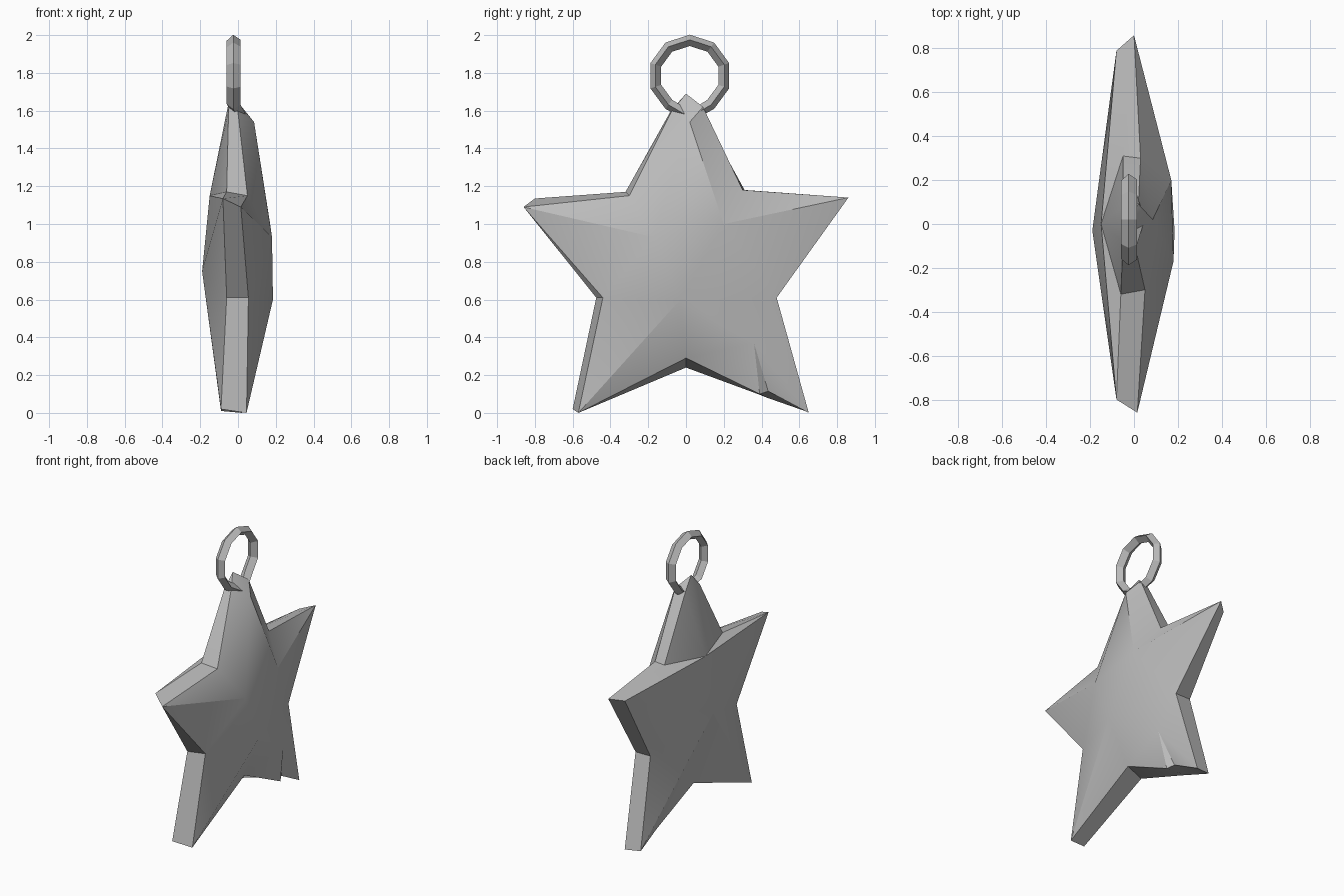
import bpy, bmesh, math

cube = bpy.data.objects.get("Cube")
if cube:
    bpy.data.objects.remove(cube)

grey = bpy.data.materials.new("plain_grey")
grey.use_nodes = True
colour = (0.5, 0.5, 0.5, 1)
grey.diffuse_color = colour
grey.node_tree.nodes["Principled BSDF"].inputs["Base Color"].default_value = colour


def finish(name, bm, angle):
    bmesh.ops.recalc_face_normals(bm, faces=bm.faces)
    mesh = bpy.data.meshes.new(name)
    bm.to_mesh(mesh)
    bm.free()
    mesh.materials.append(grey)
    obj = bpy.data.objects.new(name, mesh)
    bpy.context.collection.objects.link(obj)
    bpy.ops.object.select_all(action="DESELECT")
    obj.select_set(True)
    bpy.context.view_layer.objects.active = obj
    if angle:
        bpy.ops.object.shade_smooth_by_angle(angle=math.radians(angle))
    return obj


# Star outline on each side: name -> (x, y, z)
near = dict(
    top_l=(0, -.08, 1.59), in_l=(.05, -.3, 1.15), arm_l=(.015, -.86, 1.09),
    waist_l=(.055, -.44, .61), foot_l=(.045, -.57, 0), crotch=(.05, 0, .29),
    nick_a=(.055, .39, .1), nick_b=(.03, .435, .115), foot_r=(.02, .65, 0),
    waist_r=(.055, .48, .61), arm_r=(0, .86, 1.14), in_r=(.03, .3, 1.18),
    top_r=(.02, .09, 1.62))
far = dict(
    top_l=(-.05, -.08, 1.6), in_l=(-.06, -.32, 1.17), arm_l=(-.08, -.8, 1.135),
    waist_l=(-.06, -.475, .61), foot_l=(-.09, -.6, .02), crotch=(-.06, 0, .24),
    nick_a=(-.07, .38, .1), nick_b=(-.07, .43, .08), foot_r=(-.09, .63, .01),
    waist_r=(-.06, .48, .61), arm_r=(-.08, .79, 1.12), in_r=(-.05, .31, 1.18),
    top_r=(-.05, .08, 1.6))
# Raised points inside the two faces
near_mid = dict(A=(.18, -.17, .93), B=(.17, .2, 1), C=(.185, -.03, .6),
                T=(.085, .02, 1.54), F=(.1, .36, .37))
far_mid = dict(D=(-.15, 0, 1.15), E=(-.19, -.03, .75), P=(-.04, 0, 1.69))

near_faces = """top_l in_l T,in_l A T,in_l arm_l A,arm_l waist_l A,waist_l C A,
waist_l foot_l C,foot_l crotch C,crotch nick_a F,crotch F C,nick_a nick_b F,
nick_b foot_r F,foot_r waist_r F,waist_r C F,waist_r B C,waist_r arm_r B,
arm_r in_r B,in_r T B,T A B,A C B,in_r top_r T"""
far_faces = """top_l in_l D,in_l arm_l D,arm_l E D,arm_l waist_l E,waist_l foot_l E,
foot_l crotch E,crotch nick_a E,nick_a nick_b E,nick_b foot_r E,foot_r waist_r E,
waist_r arm_r E,arm_r E D,arm_r in_r D,in_r top_r D,top_r P D,P top_l D"""

bm = bmesh.new()
n = {k: bm.verts.new(v) for k, v in {**near, **near_mid}.items()}
f = {k: bm.verts.new(v) for k, v in {**far, **far_mid}.items()}
for verts, table in ((n, near_faces), (f, far_faces)):
    for tri in table.split(","):
        bm.faces.new([verts[k] for k in tri.split()])
# Rim between the two faces
names = list(near)
for a, b in zip(names, names[1:]):
    bm.faces.new((n[a], n[b], f[b], f[a]))
# Cap over the top point
cap = [f["top_l"], n["top_l"], n["T"], n["top_r"], f["top_r"]]
for a, b in zip(cap, cap[1:]):
    bm.faces.new((f["P"], a, b))
finish("star_body", bm, 32)

# Hanging ring with a diamond section, drawn down to a point at the bottom
bm = bmesh.new()
section = ((-.06, 0), (-.025, .032), (.014, .005), (-.025, -.028))
count = 10
loops = []
for i in range(count):
    t = math.tau * i / count - math.pi / 2
    drop = .03 if i == 0 else 0
    lean = .035 if i == 0 else 0
    loops.append([bm.verts.new((x + lean, .02 + (.187 + r) * math.cos(t),
                                1.785 - drop + (.185 + r) * math.sin(t)))
                  for x, r in section])
for i in range(count):
    p, q = loops[i], loops[(i + 1) % count]
    for j in range(4):
        k = (j + 1) % 4
        bm.faces.new((p[j], p[k], q[k], q[j]))
finish("hanging_ring", bm, 0)
